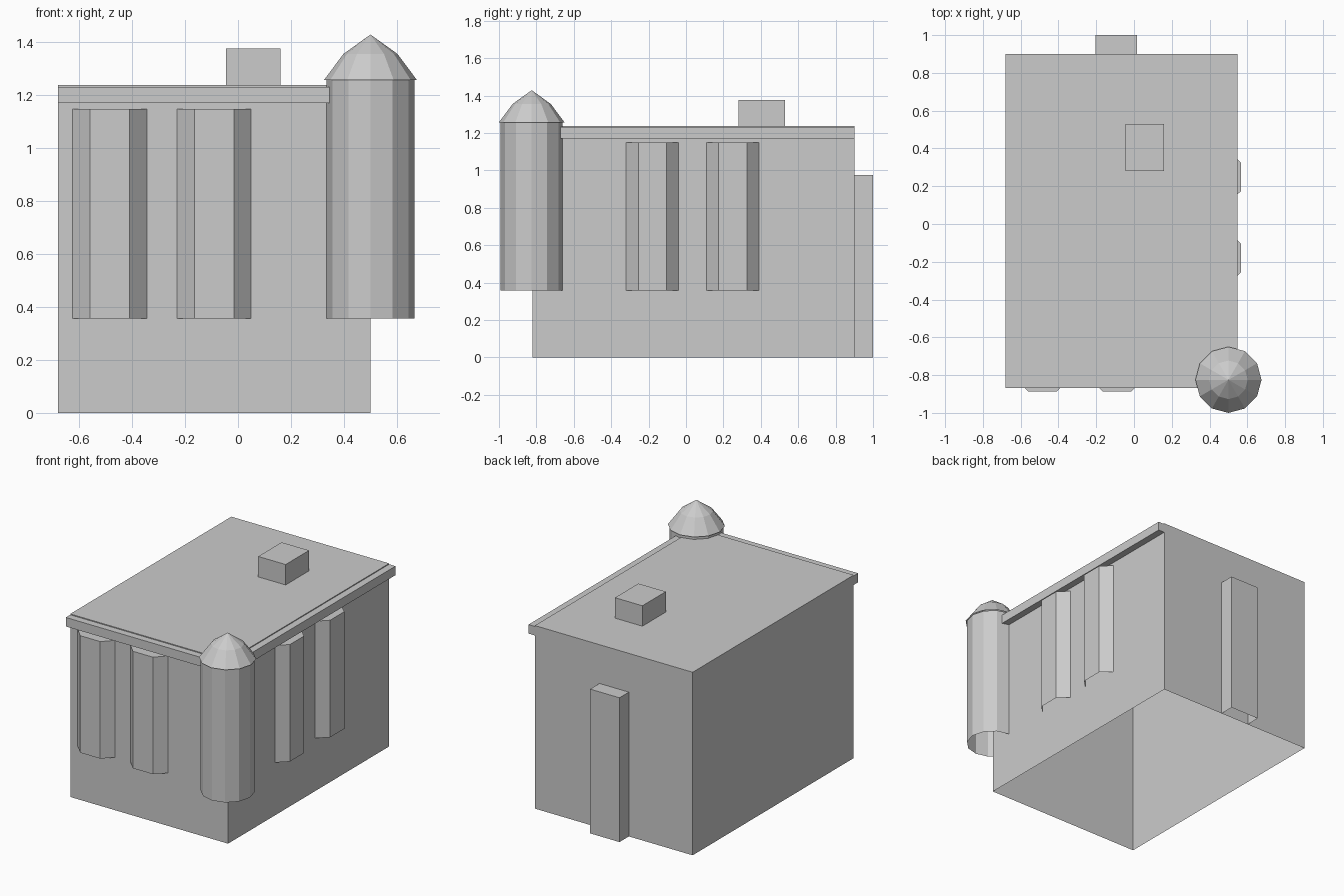
import bpy
import bmesh
from math import cos, sin, tau

if "Cube" in bpy.data.objects:
    bpy.data.objects.remove(bpy.data.objects["Cube"], do_unlink=True)

stone = bpy.data.materials.new("light grey stone")
stone.use_nodes = True
grey = (0.6, 0.6, 0.6, 1)
stone.diffuse_color = grey
stone.node_tree.nodes["Principled BSDF"].inputs["Base Color"].default_value = grey


def finish(name, bm):
    mesh = bpy.data.meshes.new(name)
    bm.to_mesh(mesh)
    bm.free()
    mesh.materials.append(stone)
    obj = bpy.data.objects.new(name, mesh)
    bpy.context.collection.objects.link(obj)
    return obj


def prism(name, outline, z0, z1, floor=False):
    """Upright shell from a counter-clockwise outline, with an optional floor."""
    bm = bmesh.new()
    low = [bm.verts.new((x, y, z0)) for x, y in outline]
    high = [bm.verts.new((x, y, z1)) for x, y in outline]
    n = len(outline)
    for i in range(n):
        j = (i + 1) % n
        bm.faces.new((low[i], low[j], high[j], high[i]))
    bm.faces.new(high)
    if floor:
        bm.faces.new(low[::-1])
    return finish(name, bm)


def block(name, x0, x1, y0, y1, z0, z1):
    return prism(name, [(x0, y0), (x1, y0), (x1, y1), (x0, y1)], z0, z1)


def lathe(name, profile, cx, cy, sides=12):
    """Faceted surface through (radius, height) rings; radius 0 is the apex."""
    bm = bmesh.new()
    rings = []
    for r, z in profile:
        steps = range(sides) if r else [0]
        rings.append([bm.verts.new((cx + r * cos(tau * i / sides),
                                    cy + r * sin(tau * i / sides), z)) for i in steps])
    for a, b in zip(rings, rings[1:]):
        for i in range(sides):
            j = (i + 1) % sides
            if len(b) == 1:
                bm.faces.new((a[i], a[j], b[0]))
            else:
                bm.faces.new((a[i], a[j], b[j], b[i]))
    return finish(name, bm)


LEFT, RIGHT, FRONT, BACK, ROOF = -0.68, 0.5, -0.82, 0.9, 1.237

# Main block, open underneath
block("building_body", LEFT, RIGHT, FRONT, BACK, 0, ROOF)

# Cornice along the front and the left side
out = 0.047
prism("cornice", [(LEFT, FRONT - out), (RIGHT + out, FRONT - out), (RIGHT + out, BACK),
                  (RIGHT, BACK), (RIGHT, FRONT), (LEFT, FRONT)], 1.17, 1.231, floor=True)

# Bay windows: one shared outline (along the wall, away from the wall)
bay = [(-0.14, 0), (-0.075, 0.067), (0.075, 0.067), (0.14, 0)]
for i, x in enumerate((-0.484, -0.09)):
    prism(f"front_bay_{i + 1}", [(x + u, FRONT - d) for u, d in bay], 0.357, 1.148)
for i, y in enumerate((-0.18, 0.25)):
    prism(f"side_bay_{i + 1}", [(RIGHT + d, y + u) for u, d in bay], 0.357, 1.148)

# Corner turret with its faceted dome
lathe("turret_wall", [(0.166, 0.357), (0.166, 1.257)], RIGHT, -0.825)
lathe("turret_dome", [(0.175, 1.257), (0.102, 1.355), (0, 1.428)], RIGHT, -0.825)

# Rear chimney breast and rooftop chimney
block("rear_chimney_breast", -0.203, 0.017, BACK, 1.0, 0, 0.975)
block("roof_chimney", -0.045, 0.16, 0.28, 0.53, ROOF, 1.375)
